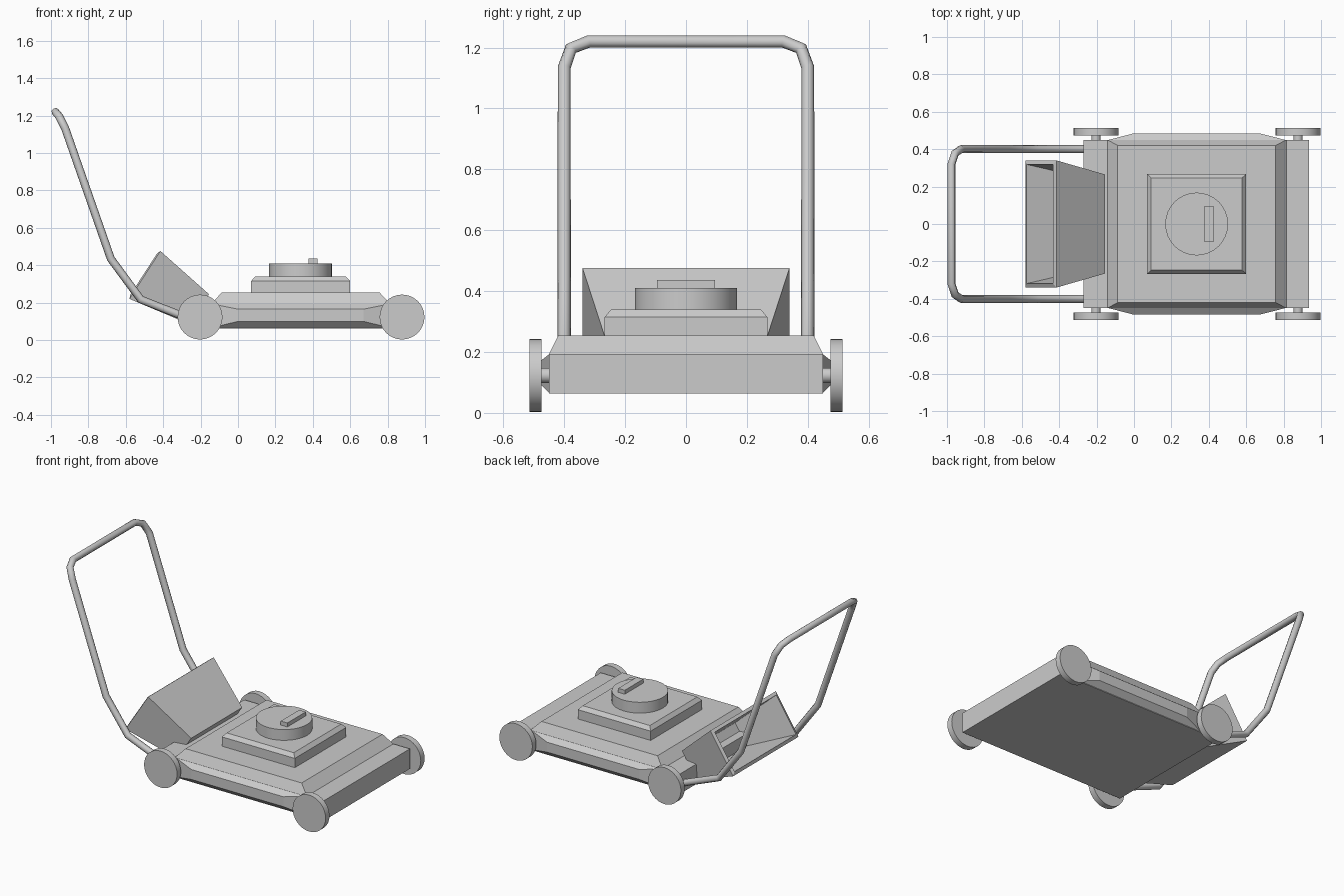
import bpy, bmesh
from math import pi

if "Cube" in bpy.data.objects:
    bpy.data.objects.remove(bpy.data.objects["Cube"])


def loft(name, rings, cap_start=True):
    """Skin a stack of equal-length point rings into one mesh object."""
    bm = bmesh.new()
    loops = [[bm.verts.new(p) for p in ring] for ring in rings]
    n = len(loops[0])
    for a, b in zip(loops, loops[1:]):
        for i in range(n):
            j = (i + 1) % n
            bm.faces.new((a[i], a[j], b[j], b[i]))
    if cap_start:
        bm.faces.new(loops[0][::-1])
    bm.faces.new(loops[-1])
    bmesh.ops.recalc_face_normals(bm, faces=bm.faces)
    mesh = bpy.data.meshes.new(name)
    bm.to_mesh(mesh)
    bm.free()
    obj = bpy.data.objects.new(name, mesh)
    bpy.context.collection.objects.link(obj)
    return obj


def rect(x0, x1, y, z):
    """Horizontal rectangle, symmetric in y."""
    return [(x0, -y, z), (x1, -y, z), (x1, y, z), (x0, y, z)]


def side_rect(x0, x1, y, z0, z1):
    """Upright rectangle facing along y."""
    return [(x0, y, z0), (x1, y, z0), (x1, y, z1), (x0, y, z1)]


def cylinder(name, r, depth, loc, axis_y=False, sides=32):
    bpy.ops.mesh.primitive_cylinder_add(
        vertices=sides, radius=r, depth=depth, location=loc,
        rotation=(pi / 2 if axis_y else 0, 0, 0))
    obj = bpy.context.object
    obj.name = name
    bpy.ops.object.shade_smooth_by_angle(angle=0.6)
    return obj


# Cutting deck: low body stepping up to a bevelled raised top
loft("deck", [rect(-0.27, 0.935, 0.45, 0.063), rect(-0.27, 0.935, 0.45, 0.194),
              rect(-0.143, 0.815, 0.45, 0.194), rect(-0.087, 0.757, 0.42, 0.254)])

# Side bulges of the deck
for s, side in ((-1, "right"), (1, "left")):
    loft(f"deck_bulge_{side}", [side_rect(-0.143, 0.815, s * 0.448, 0.065, 0.194),
                                side_rect(0.0, 0.67, s * 0.485, 0.10, 0.165)])

# Engine: bevelled base, round cover and pull grip
loft("engine_base", [rect(0.07, 0.6, 0.267, 0.25), rect(0.07, 0.6, 0.267, 0.315),
                     rect(0.09, 0.578, 0.247, 0.339)])
cylinder("engine_cover", 0.168, 0.08, (0.335, 0, 0.37))
loft("starter_grip", [rect(0.378, 0.426, 0.096, 0.40), rect(0.378, 0.426, 0.096, 0.436)])

# Wheels with short axle hubs
for x, end in ((-0.203, "rear"), (0.877, "front")):
    for s, side in ((-1, "right"), (1, "left")):
        cylinder(f"wheel_{end}_{side}", 0.12, 0.04, (x, s * 0.494, 0.123), True)
        cylinder(f"hub_{end}_{side}", 0.025, 0.06, (x, s * 0.46, 0.123), True, 12)


# Discharge chute: open at the back, tapering into the deck
def chute_ring(low, high, y):
    return [(*low[:1], -y, low[1]), (low[0], y, low[1]),
            (high[0], y, high[1]), (high[0], -y, high[1])]


chute = loft("chute", [chute_ring((-0.58, 0.22), (-0.415, 0.476), 0.34),
                       chute_ring((-0.26, 0.085), (-0.155, 0.245), 0.265)], cap_start=False)
# Make the open shell face outwards, then thicken it inwards
bm = bmesh.new()
bm.from_mesh(chute.data)
centre = sum((v.co for v in bm.verts), bm.verts[:][0].co * 0) / len(bm.verts)
for f in bm.faces:
    if f.normal.dot(f.calc_center_median() - centre) < 0:
        f.normal_flip()
bm.to_mesh(chute.data)
bm.free()
mod = chute.modifiers.new("thickness", "SOLIDIFY")
mod.thickness = 0.022
mod.offset = -1
mod.use_even_offset = True

# Push handle: one bent tube, mirrored from half a path
half = [(-0.25, 0.40, 0.11), (-0.52, 0.40, 0.217), (-0.68, 0.40, 0.435),
        (-0.925, 0.40, 1.135), (-0.957, 0.378, 1.197), (-0.976, 0.32, 1.22)]
path = half + [(x, -y, z) for x, y, z in reversed(half)]
curve = bpy.data.curves.new("push_handle", "CURVE")
curve.dimensions = "3D"
curve.bevel_depth = 0.0215
curve.bevel_resolution = 2
curve.use_fill_caps = True
spline = curve.splines.new("POLY")
spline.points.add(len(path) - 1)
for p, co in zip(spline.points, path):
    p.co = (*co, 1)
handle = bpy.data.objects.new("push_handle", curve)
bpy.context.collection.objects.link(handle)
bpy.ops.object.select_all(action="DESELECT")
handle.select_set(True)
bpy.context.view_layer.objects.active = handle
bpy.ops.object.convert(target="MESH")
bpy.ops.object.shade_smooth_by_angle(angle=0.9)
